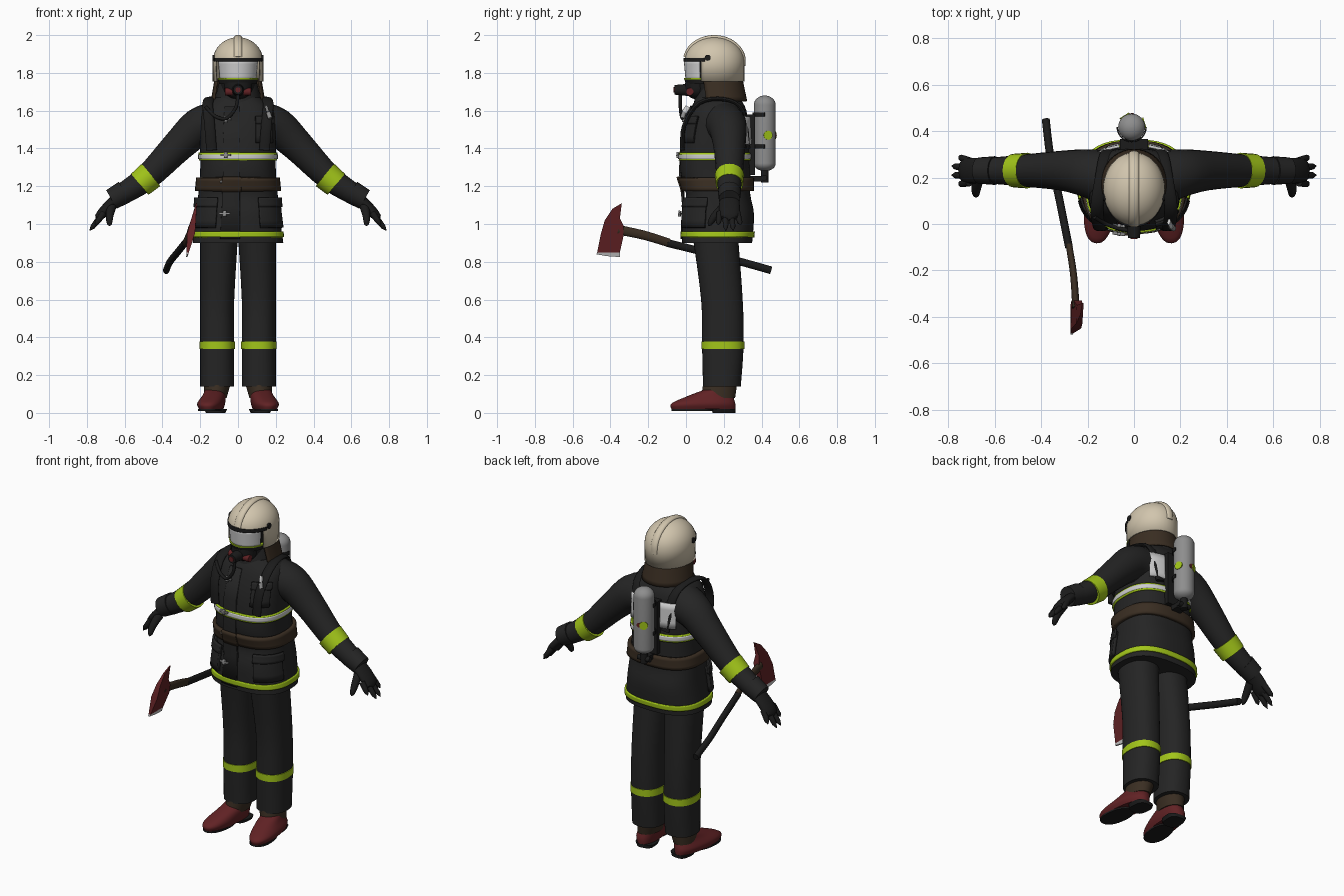
import bpy, bmesh, math
from mathutils import Vector, Matrix

cube = bpy.data.objects.get("Cube")
if cube:
    bpy.data.objects.remove(cube)


def material(name, red, green=None, blue=None):
    colour = (red, green or red, blue or red, 1)
    mat = bpy.data.materials.new(name)
    mat.use_nodes = True
    mat.diffuse_color = colour
    mat.node_tree.nodes["Principled BSDF"].inputs["Base Color"].default_value = colour
    return mat


CLOTH = material("dark cloth", .018)
RUBBER = material("black rubber", .011)
LIME = material("lime reflective", .36, .56, .01)
CREAM = material("cream shell", .64, .56, .42)
RED = material("dark red", .12, .016, .018)
BROWN = material("brown leather", .042, .027, .016)
VISOR = material("pale visor", .62)
STEEL = material("grey steel", .27)
SILVER = material("silver tape", .6)
parts = []


def finish(name, bm, mat, mirror=False, solid=None):
    bmesh.ops.recalc_face_normals(bm, faces=bm.faces)
    mesh = bpy.data.meshes.new(name)
    bm.to_mesh(mesh)
    bm.free()
    mesh.materials.append(mat)
    ob = bpy.data.objects.new(name, mesh)
    bpy.context.scene.collection.objects.link(ob)
    if solid:
        mod = ob.modifiers.new("thickness", "SOLIDIFY")
        mod.thickness, mod.offset = solid, 0
    if mirror:
        ob.modifiers.new("mirror", "MIRROR").use_mirror_merge = False
    parts.append(ob)
    return ob


def smooth(rows, steps=4):
    """Pass a smooth curve through rows of numbers."""
    rows = [Vector(row) for row in rows]
    out = []
    for i, (b, c) in enumerate(zip(rows, rows[1:])):
        a, d = rows[max(i - 1, 0)], rows[min(i + 2, len(rows) - 1)]
        for k in range(steps):
            t = k / steps
            s = t * t * (3 - 2 * t)
            out.append(b * (1 - s) + c * s + (c - a) * (t * (1 - t) ** 2 / 2)
                       - (d - b) * (t * t * (1 - t) / 2))
    return out + [rows[-1]]


def skin(rings, closed=True, cap=True, keep=None):
    """Join rows of points into a surface."""
    bm = bmesh.new()
    rows = [[bm.verts.new(point) for point in ring] for ring in rings]
    count = len(rows[0])
    for low, high in zip(rows, rows[1:]):
        for i in range(count if closed else count - 1):
            j = (i + 1) % count
            bm.faces.new((low[i], low[j], high[j], high[i]))
    if cap:
        bm.faces.new(rows[0])
        bm.faces.new(rows[-1])
    if keep:
        unwanted = [f for f in bm.faces if not keep(f.calc_center_median())]
        bmesh.ops.delete(bm, geom=unwanted, context="FACES")
    return bm


def oval(z, cx, cy, rx, ry, power=2, start=0, end=360, count=40):
    """Superellipse arc at height z; the front is at -90 degrees."""
    ring = []
    for i in range(count if end - start == 360 else count + 1):
        angle = math.radians(start + (end - start) * i / count)
        c, s = math.cos(angle), math.sin(angle)
        ring.append((cx + rx * math.copysign(abs(c) ** (2 / power), c),
                     cy + ry * math.copysign(abs(s) ** (2 / power), s), z))
    return ring


def loft(name, mat, rows, power=2, cap=True, keep=None, **extra):
    rings = [oval(*row, power=power) for row in smooth(rows)]
    return finish(name, skin(rings, cap=cap, keep=keep), mat, **extra)


def dome(name, mat, centre, radii, skirt, base, top, keep=None, **extra):
    """A straight wall from skirt to base, then a half ellipsoid up or down to top."""
    rings = [oval(skirt, *centre, *radii)]
    for k in range(9):
        angle = k / 8 * math.radians(88)
        shrunk = [r * math.cos(angle) for r in radii]
        rings.append(oval(base + (top - base) * math.sin(angle), *centre, *shrunk))
    return finish(name, skin(rings, cap=not keep, keep=keep), mat, **extra)


def tube(name, mat, path, radius, end=None, flat=1, ref=(0, 1, 0), tip=False, count=20, **extra):
    """Sweep a tapering oval; radius lies along ref, flat scales the other way."""
    path = smooth(path)
    last = len(path) - 1
    rings = []
    for i, point in enumerate(path):
        share = i / last
        r = radius + ((end or radius) - radius) * share
        if tip:
            r *= math.sqrt(1.02 - share ** 6)
        along = (path[min(i + 1, last)] - path[max(i - 1, 0)]).normalized()
        u = Vector(ref)
        u = (u - along * u.dot(along)).normalized()
        v = along.cross(u) * flat
        angles = [math.tau * k / count for k in range(count)]
        rings.append([point + (u * math.cos(a) + v * math.sin(a)) * r for a in angles])
    return finish(name, skin(rings), mat, **extra)


def box(name, mat, centre, size):
    bm = bmesh.new()
    bmesh.ops.create_cube(bm, size=1)
    bm.transform(Matrix.Translation(centre) @ Matrix.Diagonal((*size, 1)))
    return finish(name, bm, mat)


# Jacket rows: height, half width, front y, back y
BODY = smooth([(.9, .24, -.02, .35), (1.05, .22, -.02, .36), (1.16, .21, 0, .34),
               (1.28, .2, -.03, .34), (1.46, .2, -.02, .33), (1.6, .19, .02, .32),
               (1.67, .12, .06, .28)])


def body(z, off=0):
    for low, high in zip(BODY, BODY[1:]):
        if z <= high[0]:
            break
    half, front, back = low.lerp(high, (z - low[0]) / (high[0] - low[0]))[1:]
    return z, 0, (front + back) / 2, half + off, (back - front) / 2 + off


def patch(name, mat, low, high, off, start=0, end=360, solid=.012, **extra):
    """A panel that follows the jacket between two heights and two angles."""
    rings = [oval(*body(low + (high - low) * i / 4, off), power=2.6, start=start, end=end)
             for i in range(5)]
    closed = end - start == 360
    return finish(name, skin(rings, closed=closed, cap=False), mat, solid=solid, **extra)


finish("jacket", skin([oval(*body(row[0]), power=2.6) for row in BODY]), CLOTH)
loft("collar", CLOTH, [(1.63, 0, .17, .13, .13), (1.75, 0, .16, .1, .1)])
patch("hem_stripe", LIME, .93, .96, .003)
patch("chest_stripe", LIME, 1.335, 1.378, .002)
patch("chest_stripe_silver", SILVER, 1.344, 1.369, .005)
patch("belt", BROWN, 1.175, 1.245, .01, solid=.02)
patch("belt_buckle", BROWN, 1.17, 1.25, .02, -106, -88)
patch("placket", CLOTH, .92, 1.62, .003, -107, -89)
patch("hip_pocket", CLOTH, .98, 1.13, .008, -66, -14, solid=.02, mirror=True)
patch("hip_pocket_flap", CLOTH, 1.09, 1.14, .018, -68, -12, mirror=True)
patch("chest_pocket", CLOTH, 1.43, 1.57, .006, -69, -32)
patch("chest_pocket_flap", CLOTH, 1.53, 1.57, .013, -70, -31)
for z in (1.04, 1.21, 1.35, 1.54):
    patch("clasp", STEEL, z, z + .03, .018, -104, -100)
    patch("clasp_bar", STEEL, z + .01, z + .02, .017, -109, -96)

# Sleeves, armbands and cuffs
tube("sleeve", CLOTH, [(.12, .2, 1.53), (.21, .22, 1.51), (.32, .23, 1.41), (.49, .23, 1.24),
                       (.66, .23, 1.13)], .12, .05, mirror=True)
tube("armband", LIME, [(.46, .23, 1.26), (.52, .23, 1.21)], .077, .072, mirror=True)
tube("cuff", CLOTH, [(.6, .23, 1.17), (.67, .23, 1.13)], .062, .056, mirror=True)

# Gloves
tube("palm", RUBBER, [(.64, .23, 1.14), (.69, .23, 1.09), (.75, .23, 1.02)], .05, .06,
     flat=.5, tip=True, mirror=True)
for i in range(4):
    spread = abs(i - 1.5)
    knuckle = (.71, .27 - .03 * i, 1.06)
    fingertip = (.8 - .03 * spread, .29 - .04 * i, .95 + .03 * spread)
    tube("finger", RUBBER, [knuckle, fingertip], .018, .013, tip=True, mirror=True)
tube("thumb", RUBBER, [(.67, .2, 1.09), (.68, .15, 1.04), (.68, .12, .99)], .025, .015,
     tip=True, mirror=True)

# Trousers
loft("trouser_leg", CLOTH, [(.14, .11, .19, .09, .1), (.36, .11, .195, .09, .11),
                            (.6, .11, .19, .09, .11), (.94, .1, .155, .1, .12)],
     power=2.3, mirror=True)
loft("leg_stripe", LIME, [(z, .11, .195, .094, .114) for z in (.337, .378)],
     power=2.3, mirror=True)

# Boots, turned slightly outward
loft("boot_shaft", BROWN, [(.08, .12, .17, .06, .09), (.15, .11, .18, .07, .09)], mirror=True)
boot = [loft("boot_foot", RED, [(.02, .13, .09, .06, .17), (.05, .13, .09, .07, .17),
                                (.09, .12, .13, .06, .12), (.12, .12, .17, .05, .08)],
             power=2.3, mirror=True),
        loft("boot_sole", RUBBER, [(.01, .13, .03, .06, .11), (.02, .13, .03, .06, .11)],
             power=2.3, mirror=True),
        loft("boot_heel", RUBBER, [(0, .12, .2, .05, .06), (.02, .12, .2, .06, .06)],
             power=3, mirror=True)]
pivot = Matrix.Translation((.12, .19, 0))
for ob in boot:
    ob.data.transform(pivot @ Matrix.Rotation(math.radians(7), 4, "Z") @ pivot.inverted())

# Helmet shell with face opening, crest and neck flap
dome("helmet", CREAM, (0, .15), (.13, .155), 1.755, 1.86, 1.985, solid=.008,
     keep=lambda c: c.z > 1.86 or c.y > .085)
crest = [math.radians(10 + 20 * k) for k in range(10)]
tube("helmet_crest", CREAM, [(0, .15 - .155 * math.cos(a), 1.86 + .128 * math.sin(a))
                             for a in crest], .022, flat=.55, ref=(1, 0, 0))
loft("brow_rim", RUBBER, [(1.86, 0, .15, .13, .16), (1.88, 0, .15, .13, .16)],
     cap=False, solid=.008, keep=lambda c: c.y < .1)
tube("helmet_knob", RUBBER, [(.11, .115, 1.88), (.134, .115, 1.88)], .016, mirror=True)
loft("neck_flap", BROWN, [(1.65, 0, .175, .14, .145), (1.77, 0, .155, .12, .14)],
     cap=False, solid=.008, keep=lambda c: c.y > .1)

# Visor and breathing mask
loft("hood", RUBBER, [(1.68, 0, .14, .09, .1), (1.88, 0, .13, .1, .11)])
loft("visor", VISOR, [(1.76, 0, .11, .1, .11), (1.87, 0, .11, .11, .12)],
     cap=False, solid=.004, keep=lambda c: c.y < .08)
loft("visor_seal", RUBBER, [(1.74, 0, .11, .1, .11), (1.768, 0, .11, .105, .12)])
loft("visor_trim", LIME, [(1.765, 0, .11, .106, .12), (1.772, 0, .11, .107, .121)])
dome("face_mask", RUBBER, (0, .06), (.075, .065), 1.75, 1.72, 1.66)
tube("regulator", RUBBER, [(0, .02, 1.71), (0, -.06, 1.71)], .034, .025, ref=(1, 0, 0))
tube("regulator_button", RED, [(0, -.05, 1.71), (0, -.065, 1.71)], .014, ref=(1, 0, 0))
tube("mask_port", RED, [(.03, .02, 1.7), (.068, .02, 1.7)], .02, mirror=True)
tube("air_hose", RUBBER, [(0, -.03, 1.7), (-.01, -.03, 1.62), (-.06, -.02, 1.56),
                          (-.12, 0, 1.57), (-.17, .03, 1.62)], .009, ref=(.3, -1, .2))

# Harness and back panels
tube("shoulder_strap", RUBBER, [(.14, -.02, 1.39), (.15, -.01, 1.52), (.16, .07, 1.64),
                                (.14, .2, 1.66), (.12, .3, 1.6), (.09, .33, 1.4)],
     .028, flat=.4, ref=(1, 0, 0), mirror=True)
box("back_plate", RUBBER, (0, .34, 1.42), (.12, .05, .32))
patch("back_panel", SILVER, 1.42, 1.57, .012, 51, 78, mirror=True)

# Air bottle with valve, straps and labels
AXIS = (-.01, .417)
dome("air_bottle", STEEL, AXIS, (.058, .058), 1.32, 1.63, 1.68)
dome("air_bottle_base", STEEL, AXIS, (.058, .058), 1.33, 1.32, 1.28)
for name, angle, radius, mat in (("label_side", 18, .024, LIME), ("label_rear", 122, .024, LIME),
                                 ("label_red", 95, .014, RED)):
    middle = Vector((*AXIS, 1.47))
    out = Matrix.Rotation(math.radians(angle), 3, "Z") @ Vector((.06, 0, 0))
    tube(name, mat, [middle + out * .9, middle + out], radius, ref=(0, 0, 1))
tube("bottle_valve", RUBBER, [(*AXIS, 1.29), (*AXIS, 1.22)], .02)
tube("valve_wheel", RUBBER, [(-.05, .415, 1.245), (.03, .415, 1.245)], .015)
box("valve_block", RUBBER, (0, .37, 1.24), (.06, .07, .03))
for z in (1.4, 1.57):
    loft("bottle_strap", RUBBER, [(z, *AXIS, .062, .062), (z + .02, *AXIS, .062, .062)],
         cap=False, solid=.006, keep=lambda c: c.y < .42)

# Whistle on the chest
tube("whistle_clip", SILVER, [(.15, .01, 1.62), (.16, -.01, 1.59)], .014, flat=.5)
tube("whistle", STEEL, [(.16, -.01, 1.59), (.17, -.02, 1.56)], .012)

# Fire axe
tube("axe_grip", RUBBER, [(-.38, .45, .755), (-.36, .29, .8), (-.32, .1, .85), (-.28, -.1, .9)],
     .017, flat=1.2, ref=(1, 0, 0))
tube("axe_handle", BROWN, [(-.28, -.09, .9), (-.26, -.22, .94), (-.25, -.36, .97)],
     .014, .016, flat=1.6, ref=(1, 0, 0))


def axe_part(name, mat, outline):
    """A leaning blade, thickest where the handle enters."""
    sides = []
    for side in (-1, 1):
        half = [side * max(.003, .022 - abs(z - .96) * .14) for y, z in outline]
        sides.append([(h - .245 + (z - .97) * .18, y, z) for h, (y, z) in zip(half, outline)])
    finish(name, skin(sides), mat)


axe_part("axe_head", RED, [(-.34, 1.11), (-.39, 1.08), (-.43, 1.02), (-.45, .95), (-.47, .85),
                           (-.35, .85), (-.33, .94), (-.33, .99), (-.35, 1.03)])
axe_part("axe_edge", SILVER, [(-.47, .85), (-.475, .84), (-.42, .83), (-.35, .825), (-.35, .85)])

# Smooth rounded surfaces, keep hard edges
bpy.ops.object.select_all(action="DESELECT")
for ob in parts:
    ob.select_set(True)
bpy.context.view_layer.objects.active = parts[0]
bpy.ops.object.shade_smooth_by_angle(angle=math.radians(40))
